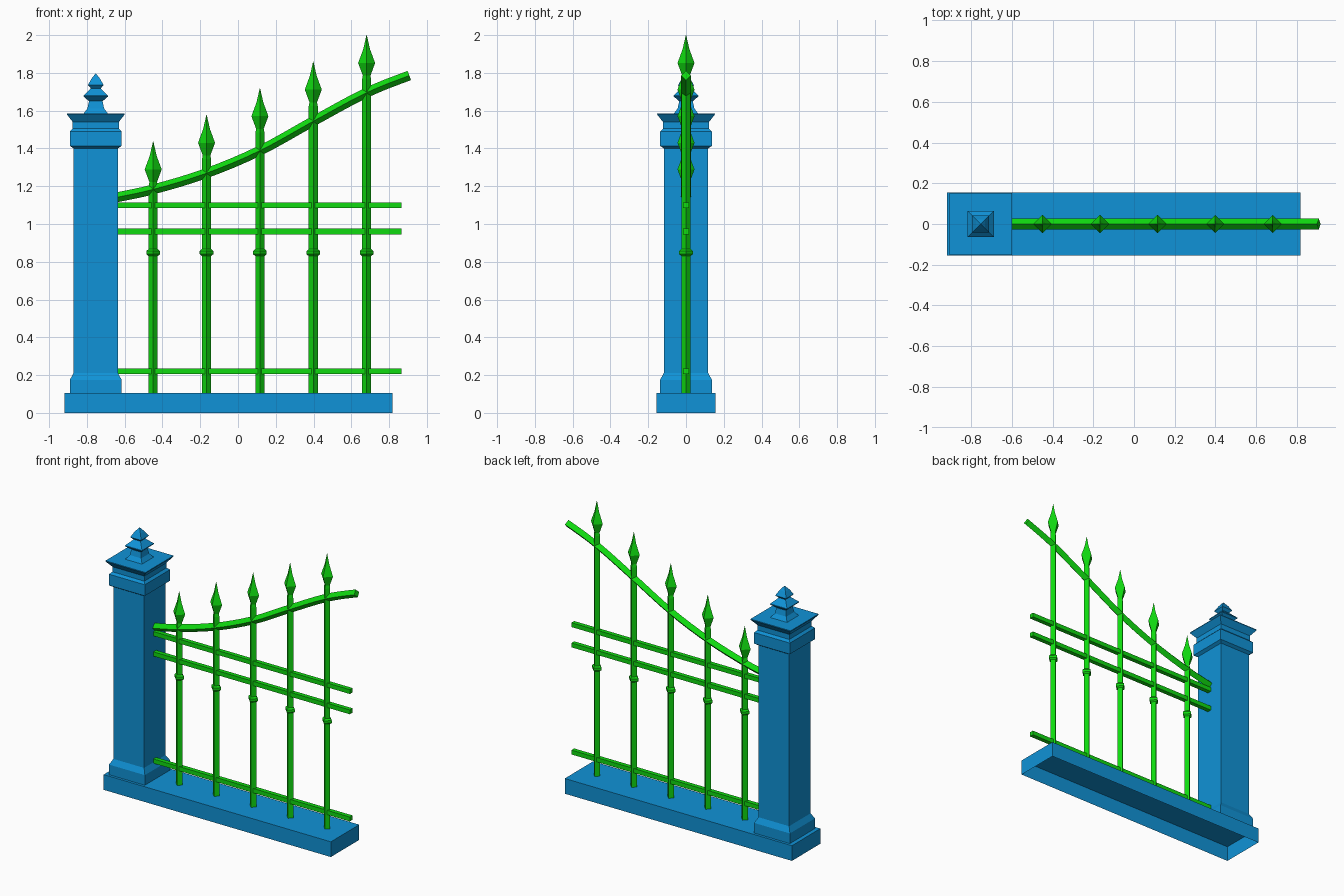
import bpy, bmesh, math
from mathutils import Vector

if "Cube" in bpy.data.objects:
    bpy.data.objects.remove(bpy.data.objects["Cube"])


def material(name, color):
    m = bpy.data.materials.new(name)
    m.diffuse_color = (*color, 1)
    m.use_nodes = True
    m.node_tree.nodes["Principled BSDF"].inputs["Base Color"].default_value = m.diffuse_color
    return m


BLUE = material("blue_paint", (0.005, 0.29, 0.68))
GREEN = material("green_paint", (0.005, 0.70, 0.005))


def finish(bm, name, mat):
    bmesh.ops.recalc_face_normals(bm, faces=bm.faces)
    me = bpy.data.meshes.new(name)
    bm.to_mesh(me)
    bm.free()
    me.materials.append(mat)
    ob = bpy.data.objects.new(name, me)
    bpy.context.collection.objects.link(ob)
    return ob


def skin(bm, rings, cap_start=True):
    """Join successive 4-point rings with quads and cap the ends."""
    loops = [[bm.verts.new(p) for p in r] for r in rings]
    for a, b in zip(loops, loops[1:]):
        for i in range(4):
            j = (i + 1) % 4
            bm.faces.new((a[i], a[j], b[j], b[i]))
    if cap_start:
        bm.faces.new(loops[0])
    bm.faces.new(loops[-1])


def turned(name, profile, cx, mat, square=False, cap=True):
    """Four-sided upright from (half width, z) pairs; square=False gives a diamond."""
    off, k = (math.pi / 4, math.sqrt(2)) if square else (0, 1)
    rings = [[(cx + r * k * math.cos(off + i * math.pi / 2),
               r * k * math.sin(off + i * math.pi / 2), z) for i in range(4)]
             for r, z in profile]
    bm = bmesh.new()
    skin(bm, rings, cap)
    return finish(bm, name, mat)


def box(name, lo, hi, mat, open_bottom=False):
    bm = bmesh.new()
    rings = [[(lo[0], lo[1], z), (hi[0], lo[1], z), (hi[0], hi[1], z), (lo[0], hi[1], z)]
             for z in (lo[2], hi[2])]
    skin(bm, rings, not open_bottom)
    return finish(bm, name, mat)


# Plinth, hollow underneath
box("plinth", (-0.918, -0.155, 0), (0.818, 0.155, 0.105), BLUE, True)

# Pillar with footing, collar and flared cap
PX = -0.753
turned("pillar", [(0.137, 0.105), (0.137, 0.175), (0.117, 0.212), (0.117, 1.40),
                  (0.137, 1.413), (0.137, 1.49), (0.122, 1.505), (0.122, 1.54),
                  (0.153, 1.58), (0.153, 1.585)], PX, BLUE, True, False)

# Tiered finial on the pillar
turned("pillar_finial", [(0.064, 1.585), (0.044, 1.612), (0.036, 1.65), (0.065, 1.675),
                         (0.065, 1.68), (0.026, 1.718), (0.042, 1.735), (0.022, 1.77),
                         (0.001, 1.797)], PX, BLUE, True, False)

# Pickets with knuckles and spear tips, rising to the right
for i in range(5):
    x = -0.449 + i * 0.2825
    top = 1.437 + i * 0.1408
    turned(f"picket_{i + 1}", [
        (0.024, 0.105), (0.024, 0.83), (0.036, 0.84), (0.036, 0.857), (0.024, 0.868),
        (0.024, top - 0.235), (0.020, top - 0.215), (0.045, top - 0.148),
        (0.018, top - 0.075), (0.001, top)], x, GREEN, cap=False)

# Straight rails
for i, z in enumerate((0.22, 0.96, 1.10)):
    box(f"straight_rail_{i + 1}", (-0.64, -0.015, z - 0.015), (0.865, 0.015, z + 0.015), GREEN)

# Swept top rail, diamond section along a smooth path
PTS = [Vector((x, 0, z)) for x, z in (
    (-0.83, 1.11), (-0.64, 1.142), (-0.45, 1.183), (-0.17, 1.268), (0.115, 1.388),
    (0.40, 1.545), (0.68, 1.695), (0.907, 1.786), (1.1, 1.85))]
path = []
for k in range(1, len(PTS) - 2):
    a, b = PTS[k], PTS[k + 1]
    ma = (b.z - PTS[k - 1].z) / (b.x - PTS[k - 1].x)
    mb = (PTS[k + 2].z - a.z) / (PTS[k + 2].x - a.x)
    h = b.x - a.x
    for s in range(4):
        t = s / 4
        z = ((2 * t**3 - 3 * t**2 + 1) * a.z + (t**3 - 2 * t**2 + t) * h * ma
             + (3 * t**2 - 2 * t**3) * b.z + (t**3 - t**2) * h * mb)
        path.append(Vector((a.x + t * h, 0, z)))
path.append(PTS[-2])
rings = []
for i, p in enumerate(path):
    d = (path[min(i + 1, len(path) - 1)] - path[max(i - 1, 0)]).normalized()
    up, side = Vector((-d.z, 0, d.x)) * 0.026, Vector((0, 0.026, 0))
    rings.append([p + up, p + side, p - up, p - side])
bm = bmesh.new()
skin(bm, rings)
finish(bm, "swept_top_rail", GREEN)
